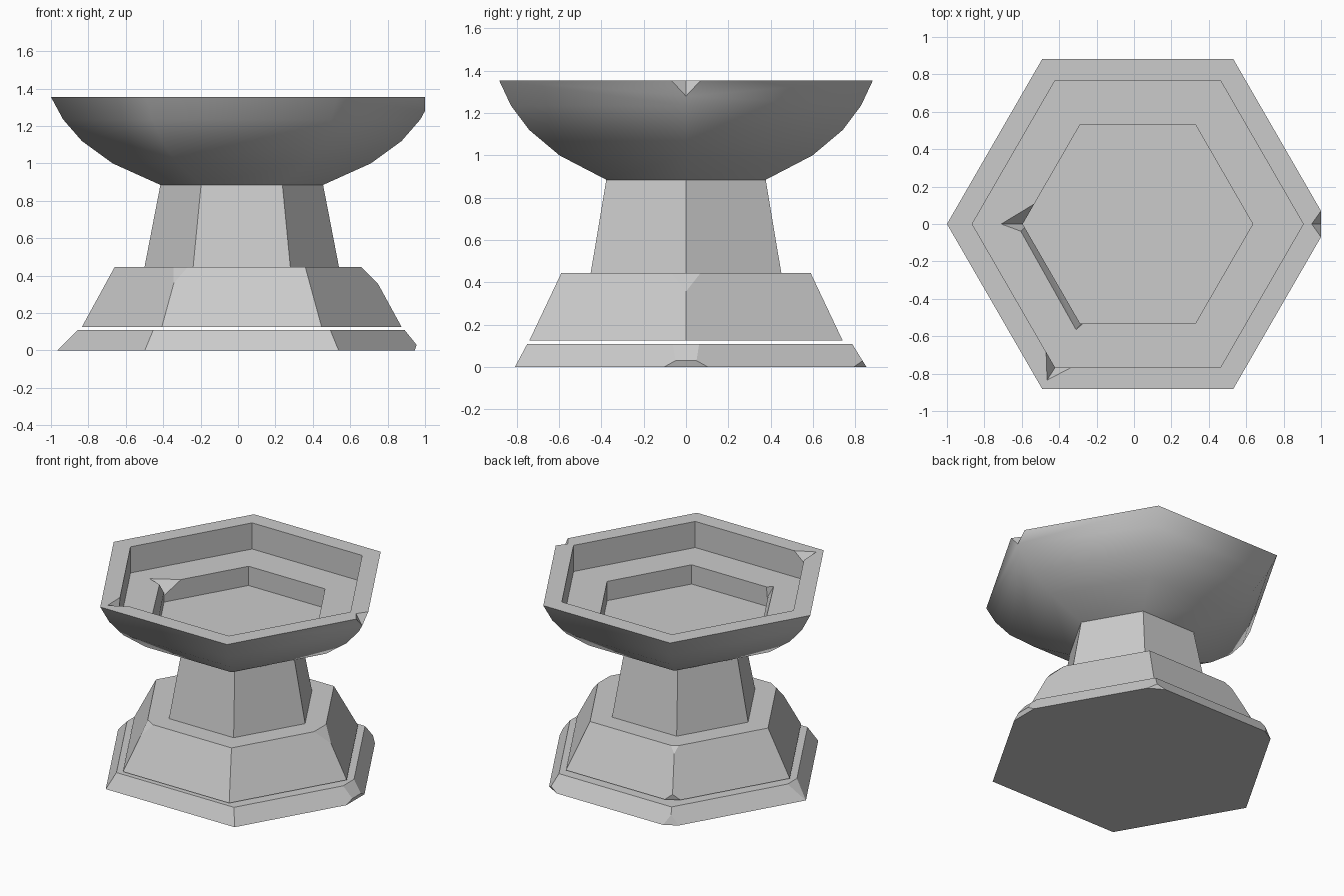
import bpy
import bmesh
from math import cos, sin, radians
from mathutils import Vector

CENTRE_X = 0.02
SIDES = 6

start_cube = bpy.data.objects.get("Cube")
if start_cube:
    bpy.data.objects.remove(start_cube, do_unlink=True)

stone = bpy.data.materials.new("grey_stone")
stone.use_nodes = True
stone.diffuse_color = (0.6, 0.6, 0.6, 1)
stone.node_tree.nodes["Principled BSDF"].inputs["Base Color"].default_value = (0.6, 0.6, 0.6, 1)


def polar(radius, degrees, z):
    a = radians(degrees)
    return Vector((CENTRE_X + radius * cos(a), radius * sin(a), z))


def add_object(name, bm):
    bmesh.ops.recalc_face_normals(bm, faces=bm.faces[:])
    mesh = bpy.data.meshes.new(name)
    bm.to_mesh(mesh)
    bm.free()
    mesh.materials.append(stone)
    obj = bpy.data.objects.new(name, mesh)
    bpy.context.scene.collection.objects.link(obj)
    return obj


def hex_solid(name, profile, cuts=(), smooth_rows=0):
    """Six-sided turned solid; cuts are (degrees, radius, z, tilt) worn planes."""
    bm = bmesh.new()
    rings = [[bm.verts.new(polar(r, i * 360 / SIDES, z)) for i in range(SIDES)]
             for r, z in profile]
    for row, (low, high) in enumerate(zip(rings, rings[1:])):
        for i in range(SIDES):
            j = (i + 1) % SIDES
            face = bm.faces.new((low[i], low[j], high[j], high[i]))
            face.smooth = row < smooth_rows
    bm.faces.new(rings[0][::-1])
    bm.faces.new(rings[-1])
    for degrees, radius, z, tilt in cuts:
        t = radians(tilt)
        outward = polar(1, degrees, 0) - Vector((CENTRE_X, 0, 0))
        normal = outward * cos(t) + Vector((0, 0, sin(t)))
        result = bmesh.ops.bisect_plane(
            bm, geom=bm.verts[:] + bm.edges[:] + bm.faces[:],
            plane_co=polar(radius, degrees, z), plane_no=normal, clear_outer=True)
        edges = [g for g in result["geom_cut"] if isinstance(g, bmesh.types.BMEdge)]
        bmesh.ops.holes_fill(bm, edges=edges)
    return add_object(name, bm)


def chip(obj, top, low):
    """Knock a faceted flake off a top edge."""
    bm = bmesh.new()
    points = [Vector(p) for p in top + low]
    points += [Vector(p) + Vector((0, 0, 0.08)) for p in top]
    for p in points:
        bm.verts.new(p)
    bmesh.ops.convex_hull(bm, input=bm.verts[:])
    loose = [v for v in bm.verts if not v.link_faces]
    bmesh.ops.delete(bm, geom=loose, context='VERTS')
    cutter = add_object("chip_cutter", bm)
    cutter.hide_render = True
    mod = obj.modifiers.new("chip", 'BOOLEAN')
    mod.operation = 'DIFFERENCE'
    mod.solver = 'EXACT'
    mod.object = cutter
    with bpy.context.temp_override(object=obj, active_object=obj, selected_objects=[obj]):
        bpy.ops.object.modifier_apply(modifier=mod.name)
    bpy.data.objects.remove(cutter, do_unlink=True)


def sharpen_borders(obj):
    """Keep a crisp edge wherever smooth and flat faces meet."""
    bm = bmesh.new()
    bm.from_mesh(obj.data)
    for edge in bm.edges:
        if len({f.smooth for f in edge.link_faces}) > 1:
            edge.smooth = False
    bm.to_mesh(obj.data)
    bm.free()


# Foot slab with worn corners and a worn front edge
hex_solid("foot_slab", [(0.985, 0), (0.906, 0.11)], [
    (0, 0.87, 0.11, 39), (0, 0.925, 0, -18), (180, 0.875, 0.11, 45),
    (270, 0.75, 0.11, 28), (270, 0.75, 0.11, 60), (60, 0.95, 0, -25),
    (120, 0.955, 0, 15), (300, 0.965, 0, 10), (240, 0.965, 0, 10)])

# Sloping plinth
hex_solid("plinth", [(0.855, 0.125), (0.68, 0.445)], [
    (0, 0.64, 0.445, 45), (240, 0.655, 0.445, 40),
    (120, 0.665, 0.445, 42), (120, 0.825, 0.125, -10)])

# Tapered column
hex_solid("column", [(0.52, 0.445), (0.435, 0.885)])

# Bowl: rounded outside, stepped basin inside
RIM, LEDGE, FLOOR = 1.355, 1.165, 1.025
bowl = hex_solid("bowl", [
    (0.435, 0.885), (0.69, 1.0), (0.855, 1.12), (0.955, 1.235), (1.02, RIM),
    (0.885, RIM), (0.885, LEDGE), (0.615, LEDGE), (0.615, FLOOR)], smooth_rows=4)

# Notch in the outer rim
chip(bowl, [(0.95, 0, RIM), (1.05, 0.14, RIM), (1.05, -0.14, RIM)],
     [(1.05, 0, 1.205)])
# Flake on the inner rim corner
chip(bowl, [(-0.465, -0.835, RIM), (-0.472, -0.62, RIM), (-0.265, -0.73, RIM)],
     [(-0.40, -0.733, 1.245)])
# Flakes on the pool corner and along the pool edge
chip(bowl, [(-0.71, 0, LEDGE), (-0.50, 0.127, LEDGE), (-0.56, -0.055, LEDGE)],
     [(-0.56, 0, 1.045)])
chip(bowl, [(-0.61, -0.03, LEDGE), (-0.31, -0.565, LEDGE),
            (-0.56, 0, LEDGE), (-0.26, -0.52, LEDGE)],
     [(-0.57, 0, 1.06), (-0.27, -0.52, 1.06)])
sharpen_borders(bowl)
